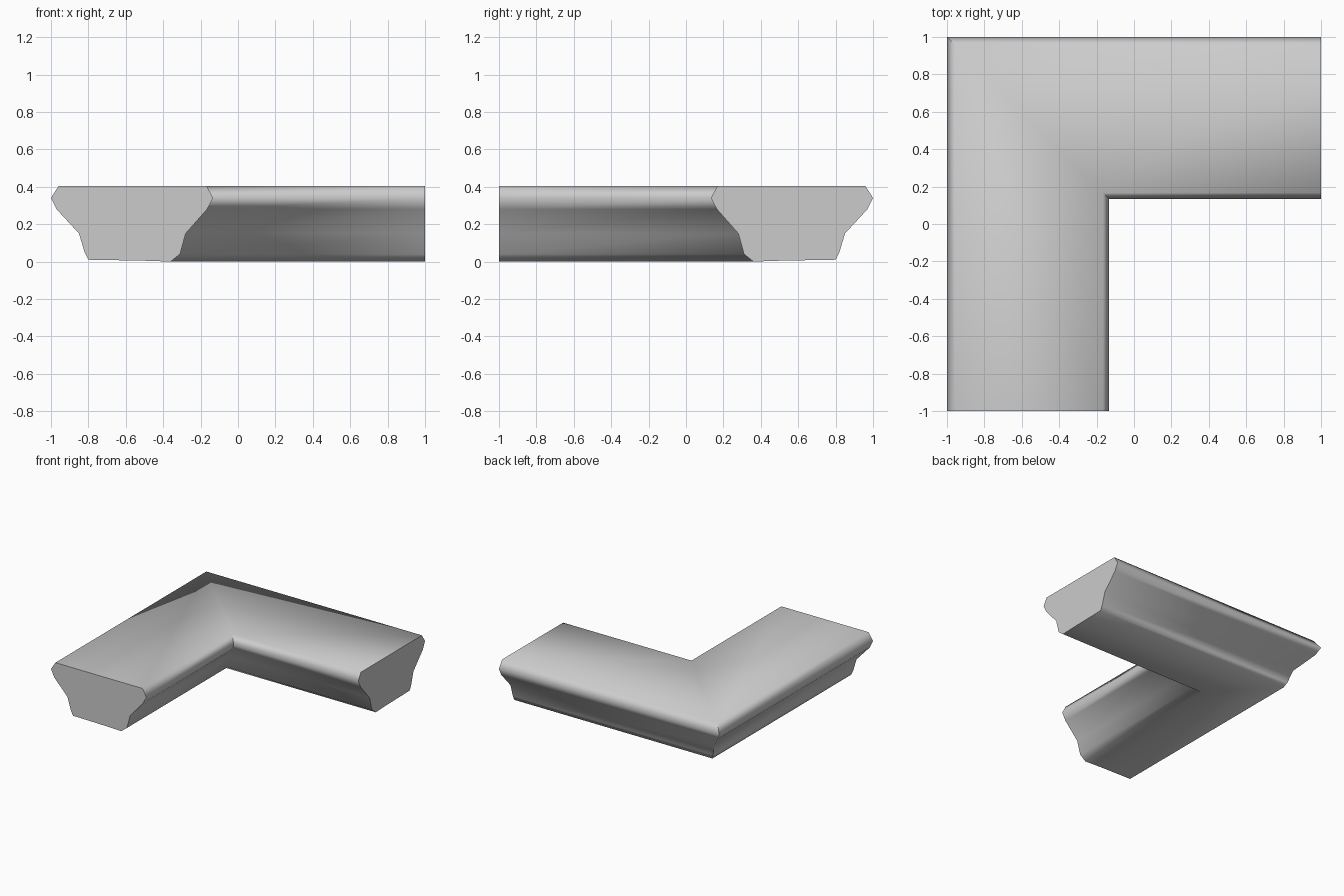
import bpy
import bmesh
import math

cube = bpy.data.objects.get("Cube")
if cube:
    bpy.data.objects.remove(cube, do_unlink=True)

# Plain stone grey
stone = bpy.data.materials.new("stone_grey")
stone.use_nodes = True
GREY = (0.6, 0.6, 0.6, 1.0)
stone.diffuse_color = GREY
stone.node_tree.nodes["Principled BSDF"].inputs["Base Color"].default_value = GREY

# Moulding cross-section: distance in from the outer edge, height
PROFILE = [
    (0.04, 0.403), (0.0, 0.34), (0.03, 0.28), (0.15, 0.15), (0.18, 0.05),
    (0.2, 0.01), (0.49, 0.005), (0.64, 0.0), (0.69, 0.04), (0.72, 0.15),
    (0.835, 0.28), (0.867, 0.34), (0.833, 0.403),
]

# Sweep the section along the L, with a mitre at the corner
bm = bmesh.new()
front_end = [bm.verts.new((-1 + d, -1, z)) for d, z in PROFILE]
mitre = [bm.verts.new((-1 + d, 1 - d, z)) for d, z in PROFILE]
side_end = [bm.verts.new((1, 1 - d, z)) for d, z in PROFILE]

count = len(PROFILE)
for a, b in ((front_end, mitre), (mitre, side_end)):
    for i in range(count):
        j = (i + 1) % count
        bm.faces.new((a[i], a[j], b[j], b[i]))

# Flat end caps
bm.faces.new(front_end)
bm.faces.new(side_end)
bmesh.ops.recalc_face_normals(bm, faces=bm.faces)

mesh = bpy.data.meshes.new("corner_coping")
bm.to_mesh(mesh)
bm.free()
coping = bpy.data.objects.new("corner_coping", mesh)
bpy.context.collection.objects.link(coping)
mesh.materials.append(stone)

# Soft moulding, crisp ends and corner
bpy.ops.object.select_all(action="DESELECT")
coping.select_set(True)
bpy.context.view_layer.objects.active = coping
bpy.ops.object.shade_smooth_by_angle(angle=math.radians(66))
